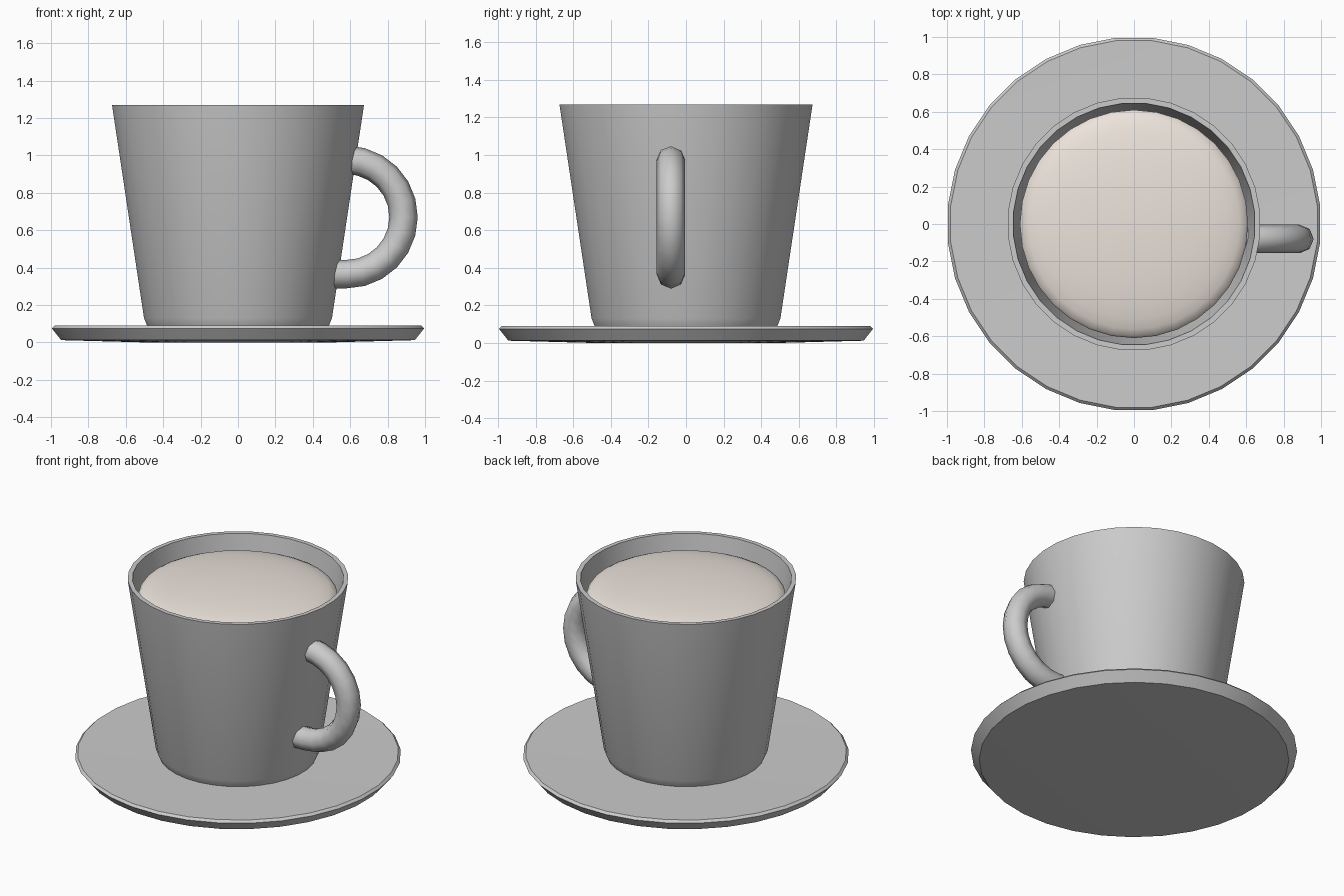
import bpy, bmesh
from math import sin, cos, pi, radians

if "Cube" in bpy.data.objects:
    bpy.data.objects.remove(bpy.data.objects["Cube"])

SIDES = 32


def finish(name, bm, angle=35):
    bmesh.ops.remove_doubles(bm, verts=bm.verts, dist=1e-5)
    bmesh.ops.recalc_face_normals(bm, faces=bm.faces)
    mesh = bpy.data.meshes.new(name)
    bm.to_mesh(mesh)
    bm.free()
    obj = bpy.data.objects.new(name, mesh)
    bpy.context.collection.objects.link(obj)
    bpy.ops.object.select_all(action='DESELECT')
    bpy.context.view_layer.objects.active = obj
    obj.select_set(True)
    bpy.ops.object.shade_smooth_by_angle(angle=radians(angle))
    return obj


def bridge(bm, rings):
    for a, b in zip(rings, rings[1:]):
        n = len(a)
        for i in range(n):
            j = (i + 1) % n
            bm.faces.new((a[i], a[j], b[j], b[i]))


def lathe(name, profile):
    # profile: (radius, z) points, closed with a cap at each end
    bm = bmesh.new()
    rings = []
    for r, z in profile:
        rings.append([bm.verts.new((r * cos(2 * pi * (i + .5) / SIDES),
                                    r * sin(2 * pi * (i + .5) / SIDES), z))
                      for i in range(SIDES)])
    bridge(bm, rings)
    bm.faces.new(rings[0])
    bm.faces.new(rings[-1])
    return finish(name, bm)


# Saucer: thin disc with a bevelled rim
lathe("saucer", [(0.5, 0.0), (0.95, 0.012), (1.0, 0.075), (0.985, 0.09),
                 (0.5, 0.083)])

# Cup: tapered hollow body with a thin wall and rounded foot
lathe("cup", [(0.485, 0.083), (0.493, 0.1), (0.505, 0.13), (0.677, 1.27),
              (0.648, 1.27), (0.48, 0.15)])

# Drink: flattened dome just below the rim
bm = bmesh.new()
bmesh.ops.create_uvsphere(bm, u_segments=SIDES, v_segments=16, radius=1)
for v in bm.verts:
    v.co = (v.co.x * 0.61, v.co.y * 0.61, 1.16 + v.co.z * 0.09)
drink = finish("drink", bm, 60)
mat = bpy.data.materials.new("drink_cream")
mat.diffuse_color = (0.84, 0.77, 0.71, 1)
mat.use_nodes = True
mat.node_tree.nodes["Principled BSDF"].inputs["Base Color"].default_value = mat.diffuse_color
drink.data.materials.append(mat)

# Handle: half-ring tube of eight sides, run into the cup wall
CX, CY, CZ, R, T = 0.58, -0.08, 0.67, 0.305, 0.076
bm = bmesh.new()
path = [(0.60, CZ + R, pi / 2)]
path += [(CX + R * cos(a), CZ + R * sin(a), a)
         for a in (pi / 2 - pi * k / 12 for k in range(1, 13))]
path += [(0.505, CZ - R, -pi / 2)]
rings = []
for x, z, a in path:
    ring = []
    for i in range(8):
        t = 2 * pi * i / 8
        d = T * cos(t)
        ring.append(bm.verts.new((x + d * cos(a), CY + T * sin(t), z + d * sin(a))))
    rings.append(ring)
bridge(bm, rings)
bm.faces.new(rings[0])
bm.faces.new(rings[-1])
finish("handle", bm, 60)
